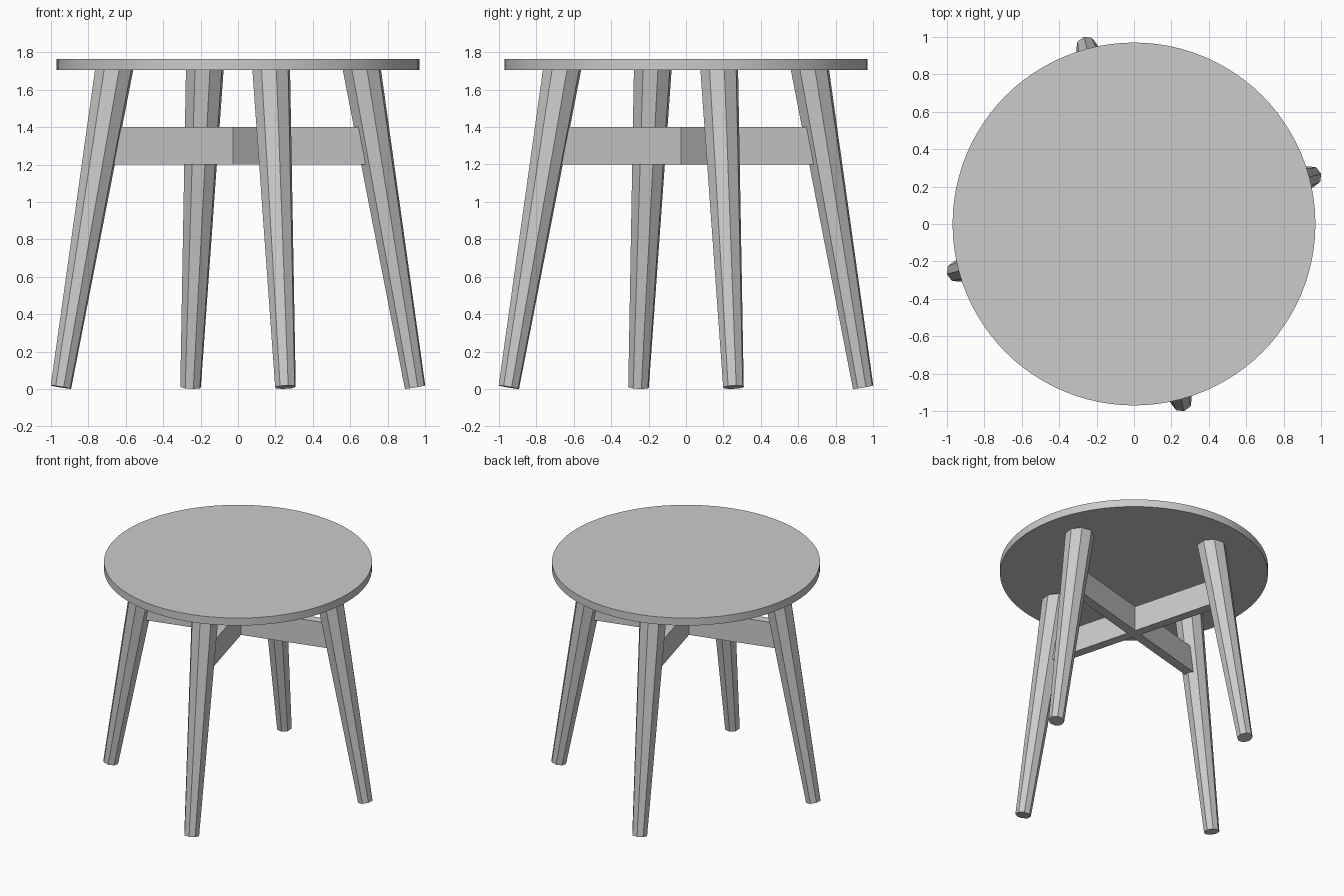
import bpy
from math import radians, cos, sin
from mathutils import Matrix, Vector

cube = bpy.data.objects.get("Cube")
if cube:
    bpy.data.objects.remove(cube, do_unlink=True)

GREY = (0.6, 0.6, 0.6, 1)
mat = bpy.data.materials.new("plain grey")
mat.use_nodes = True
mat.diffuse_color = GREY
mat.node_tree.nodes["Principled BSDF"].inputs["Base Color"].default_value = GREY

TURN = radians(15)       # the whole frame is turned about z
TOP_Z, TOP_LOW = 1.765, 1.705


def finish(obj, name):
    obj.name = name
    obj.data.materials.append(mat)
    return obj


# Round tabletop
bpy.ops.mesh.primitive_cylinder_add(vertices=96, radius=0.97, depth=TOP_Z - TOP_LOW,
                                    location=(0, 0, (TOP_Z + TOP_LOW) / 2))
top = finish(bpy.context.object, "tabletop")
bpy.ops.object.shade_smooth_by_angle(angle=radians(30))

# Four splayed, tapered octagonal legs
foot, head = Vector((0.98, 0, 0.01)), Vector((0.682, 0, 1.73))
axis = head - foot
tilt = axis.to_track_quat('Z', 'Y').to_matrix().to_4x4()
for i, name in enumerate(("left_leg", "back_leg", "right_leg", "front_leg")):
    bpy.ops.mesh.primitive_cone_add(vertices=8, radius1=0.057, radius2=0.105,
                                    depth=axis.length)
    leg = finish(bpy.context.object, name)
    leg.matrix_world = (Matrix.Rotation(TURN + i * radians(90), 4, 'Z')
                        @ Matrix.Translation((foot + head) / 2) @ tilt)

# Crossed stretcher beams: one full rail, two halves butting against it
def beam(name, start, end, angle):
    mid = (start + end) / 2
    bpy.ops.mesh.primitive_cube_add(size=1, location=(mid * cos(angle), mid * sin(angle), 1.3),
                                    rotation=(0, 0, angle))
    obj = finish(bpy.context.object, name)
    obj.scale = (end - start, 0.072, 0.2)


beam("long_stretcher", -0.73, 0.73, TURN)
beam("back_stretcher", 0.036, 0.73, TURN + radians(90))
beam("front_stretcher", 0.036, 0.73, TURN - radians(90))
